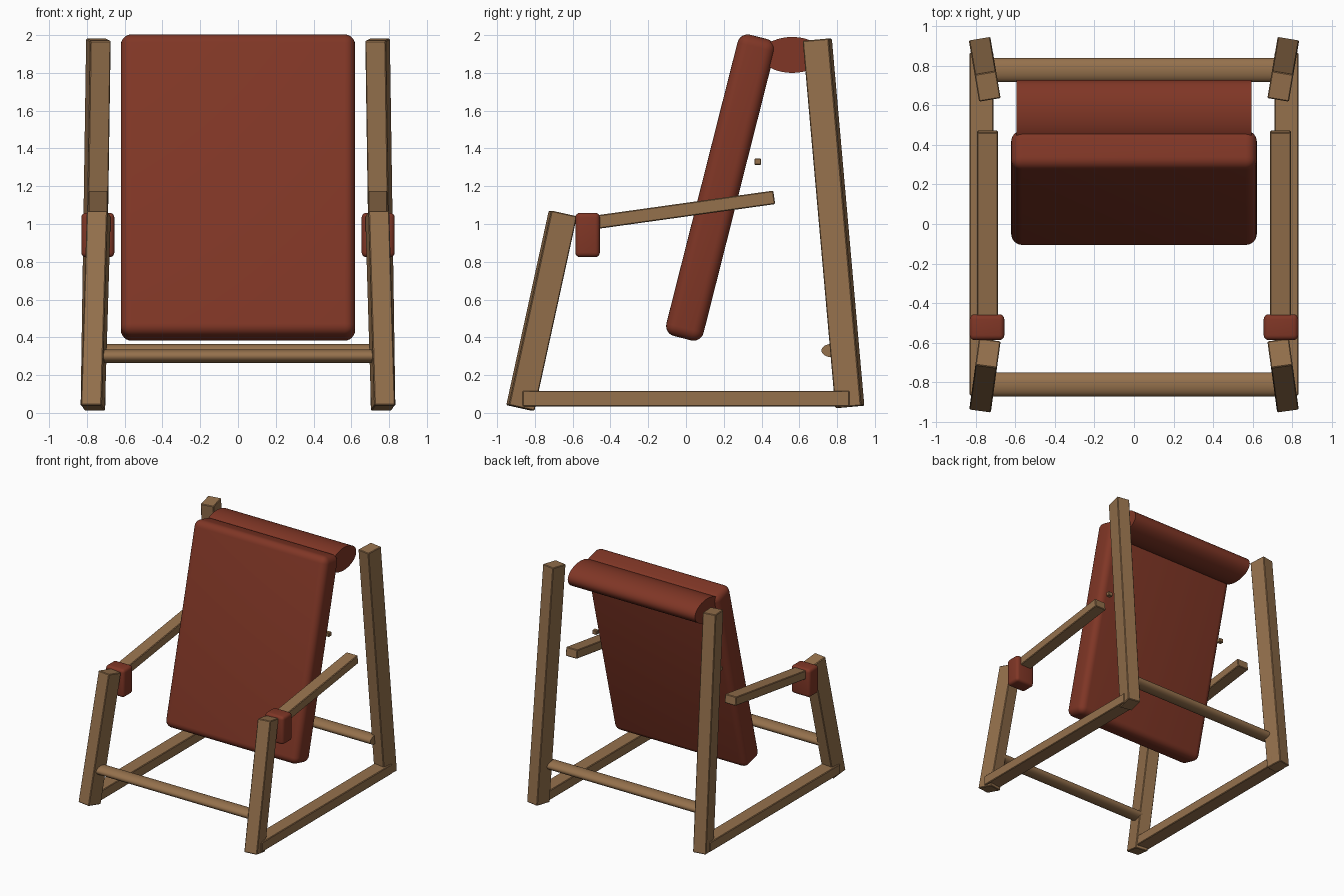
import bpy
import math
from mathutils import Vector, Matrix

cube = bpy.data.objects.get("Cube")
if cube:
    bpy.data.objects.remove(cube, do_unlink=True)


def material(name, colour):
    m = bpy.data.materials.new(name)
    m.use_nodes = True
    m.diffuse_color = colour
    m.node_tree.nodes["Principled BSDF"].inputs["Base Color"].default_value = colour
    return m


WOOD = material("oak wood", (0.30, 0.165, 0.073, 1))
LEATHER = material("red brown leather", (0.215, 0.037, 0.019, 1))


def finish(name, mat, bevel=0, segments=1):
    ob = bpy.context.object
    ob.name = ob.data.name = name
    ob.data.materials.append(mat)
    if bevel:
        mod = ob.modifiers.new("soft edges", 'BEVEL')
        mod.width, mod.segments = bevel, segments
        bpy.ops.object.modifier_apply(modifier=mod.name)
        if segments > 1:
            bpy.ops.object.shade_smooth_by_angle(angle=math.radians(35))
    return ob


def box(name, centre, size, mat, bevel=0.005, segments=1, rotation=None):
    """Box whose real dimensions are baked in before it is bevelled."""
    bpy.ops.mesh.primitive_cube_add(size=1)
    ob = bpy.context.object
    ob.data.transform(Matrix.Diagonal((*size, 1)))
    finish(name, mat, bevel, segments)
    ob.matrix_world = Matrix.Translation(centre) @ (rotation or Matrix()).to_4x4()
    return ob


def beam(name, start, end, width, depth):
    """Squared timber between two points, its width kept level."""
    a, b = Vector(start), Vector(end)
    along = (b - a).normalized()
    across = along.cross(Vector((0, 0, 1))).normalized()
    turn = Matrix((across, along.cross(across), along)).transposed()
    return box(name, (a + b) / 2, (width, depth, (b - a).length), WOOD, rotation=turn)


def oval_bar(name, y, z, half_length, ry, rz, mat):
    """Oval cylinder lying along x."""
    bpy.ops.mesh.primitive_cylinder_add(vertices=40, radius=1, depth=2)
    ob = finish(name, mat)
    ob.data.transform(Matrix.Rotation(math.pi / 2, 4, 'Y'))
    ob.data.transform(Matrix.Diagonal((half_length, ry, rz, 1)))
    ob.location = (0, y, z)
    bpy.ops.object.shade_smooth_by_angle(angle=math.radians(35))


# Side frames
for side, s in (("left", 1), ("right", -1)):
    beam(side + "_front_leg", (s * 0.768, -0.877, 0.026), (s * 0.737, -0.652, 1.056), 0.11, 0.14)
    beam(side + "_back_leg", (s * 0.768, 0.867, 0.032), (s * 0.739, 0.695, 1.976), 0.11, 0.14)
    beam(side + "_floor_rail", (s * 0.77, -0.865, 0.076), (s * 0.77, 0.865, 0.076), 0.12, 0.082)
    beam(side + "_armrest", (s * 0.74, -0.55, 0.999), (s * 0.74, 0.467, 1.141), 0.105, 0.072)
    box(side + "_arm_cover", (s * 0.742, -0.521, 0.942), (0.175, 0.13, 0.235), LEATHER, 0.025, 4)
    box(side + "_back_peg", (s * 0.575, 0.38, 1.33), (0.04, 0.036, 0.034), WOOD, 0.004)

# Stretchers joining the frames
oval_bar("front_stretcher", -0.81, 0.30, 0.73, 0.06, 0.036, WOOD)
oval_bar("back_stretcher", 0.777, 0.33, 0.73, 0.06, 0.036, WOOD)

# Leaning pad and its head roll
box("seat_pad", (0, 0.183, 1.193), (1.24, 0.203, 1.645), LEATHER, 0.055, 6,
    Matrix.Rotation(math.radians(-14.2), 3, 'X'))
oval_bar("head_roll", 0.562, 1.895, 0.592, 0.165, 0.095, LEATHER)
